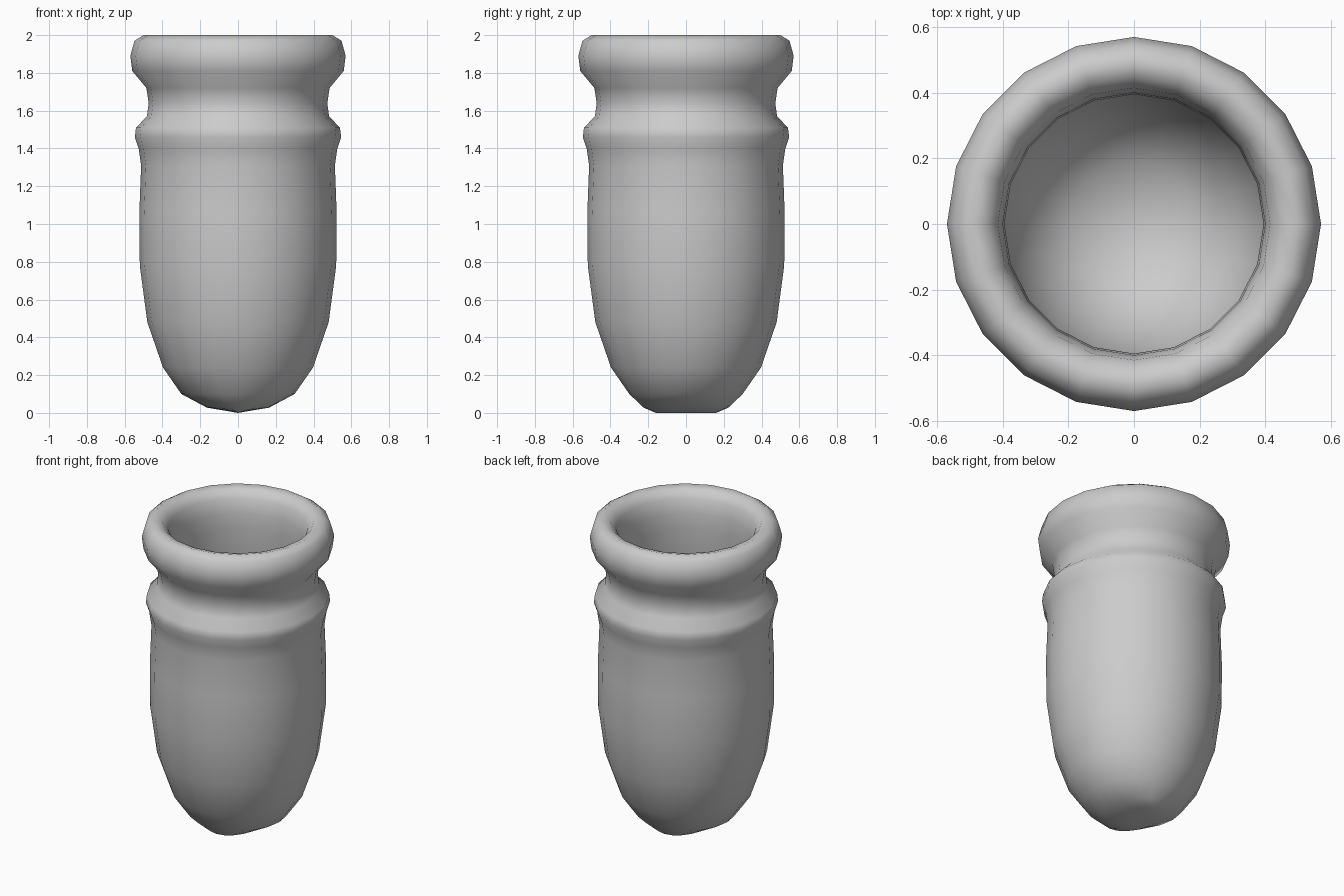
import bpy, bmesh, math

if "Cube" in bpy.data.objects:
    bpy.data.objects.remove(bpy.data.objects["Cube"])

SIDES = 20

# Radius / height pairs: outer wall from base to rim, then inner wall down
OUTER = [(0.30, 0.10), (0.397, 0.24), (0.48, 0.48), (0.52, 0.78), (0.522, 1.07),
         (0.513, 1.31), (0.526, 1.40), (0.546, 1.46), (0.54, 1.51), (0.482, 1.57),
         (0.473, 1.64), (0.485, 1.72), (0.56, 1.81), (0.57, 1.89), (0.548, 1.97),
         (0.50, 2.0)]
INNER = [(0.45, 1.985), (0.415, 1.94), (0.40, 1.85), (0.395, 1.75), (0.41, 1.60),
         (0.43, 1.40), (0.44, 1.10), (0.435, 0.80), (0.40, 0.50), (0.32, 0.28),
         (0.19, 0.16)]

bm = bmesh.new()


def ring(rx, ry, z):
    return [bm.verts.new((rx * math.cos(math.tau * i / SIDES),
                          ry * math.sin(math.tau * i / SIDES), z))
            for i in range(SIDES)]


def bridge(a, b):
    for i in range(SIDES):
        j = (i + 1) % SIDES
        bm.faces.new((a[i], a[j], b[j], b[i]))


# Base closes to a short ridge along y
rings = [ring(0.0, 0.16, 0.0), ring(0.165, 0.225, 0.028)]
rings += [ring(r, r, z) for r, z in OUTER + INNER]
for low, high in zip(rings, rings[1:]):
    bridge(low, high)

# Rounded inner floor
centre = bm.verts.new((0, 0, 0.12))
for i in range(SIDES):
    bm.faces.new((rings[-1][i], rings[-1][(i + 1) % SIDES], centre))

# Weld the two halves of the base ridge
bmesh.ops.remove_doubles(bm, verts=bm.verts[:], dist=0.0005)
bmesh.ops.recalc_face_normals(bm, faces=bm.faces[:])
for f in bm.faces:
    f.smooth = True

mesh = bpy.data.meshes.new("hollow_vessel")
bm.to_mesh(mesh)
bm.free()
vessel = bpy.data.objects.new("hollow_vessel", mesh)
bpy.context.collection.objects.link(vessel)
